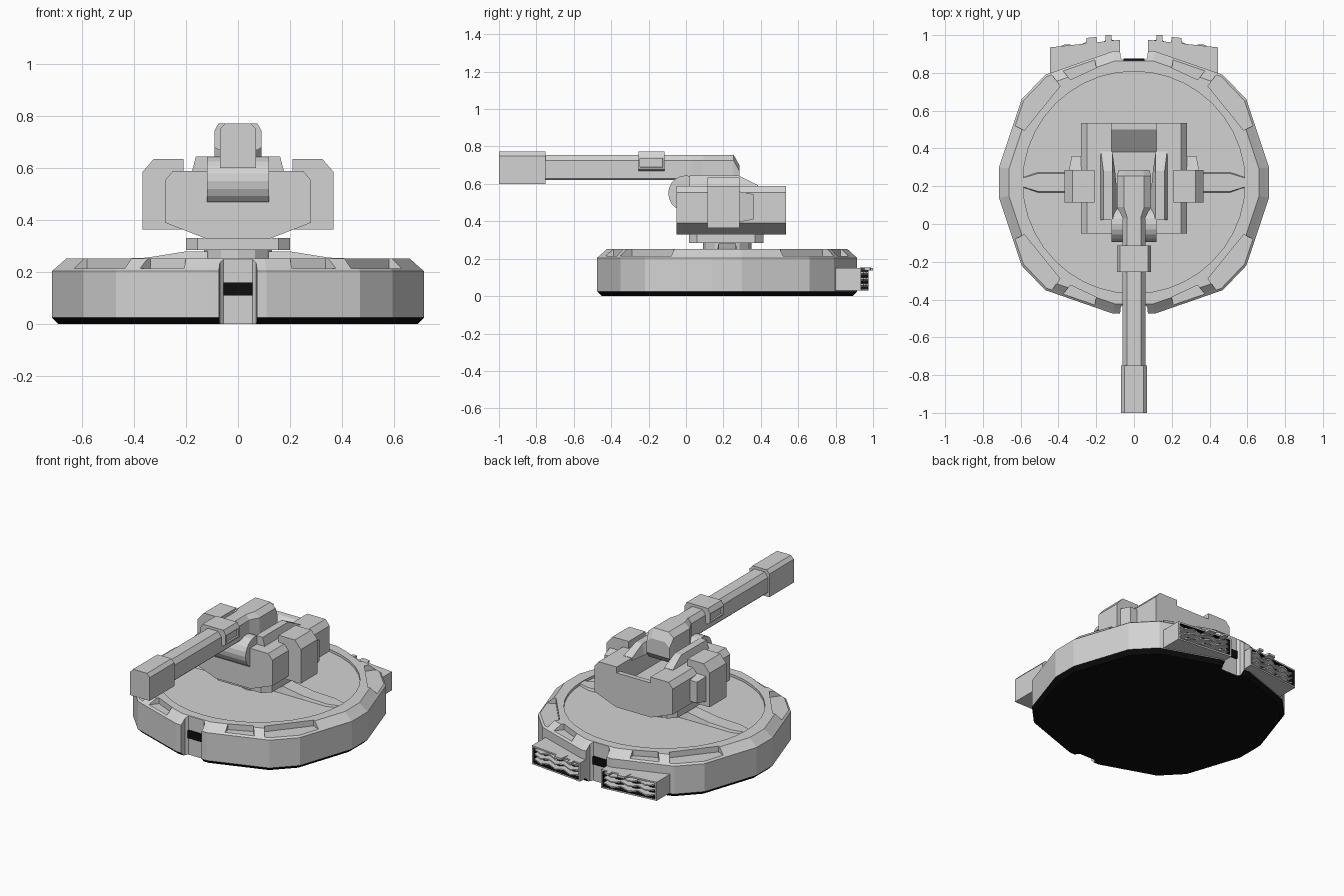
import bpy, bmesh, math
from mathutils import Matrix, Vector

if "Cube" in bpy.data.objects:
    bpy.data.objects.remove(bpy.data.objects["Cube"])


def material(name, v):
    m = bpy.data.materials.new(name)
    m.diffuse_color = (v, v, v, 1)
    m.use_nodes = True
    m.node_tree.nodes["Principled BSDF"].inputs["Base Color"].default_value = m.diffuse_color
    return m


GRAY = material("light_gray", 0.65)
BLACK = material("black", 0.004)
CY = 0.22  # y of the base centre


def finish(name, bm, mats=(GRAY,)):
    bmesh.ops.recalc_face_normals(bm, faces=bm.faces[:])
    me = bpy.data.meshes.new(name)
    bm.to_mesh(me)
    bm.free()
    for m in mats:
        me.materials.append(m)
    ob = bpy.data.objects.new(name, me)
    bpy.context.collection.objects.link(ob)
    return ob


def loft(name, rings, mats=(GRAY,)):
    """Skin closed rings of equal length and cap both ends."""
    bm = bmesh.new()
    vs = [[bm.verts.new(p) for p in r] for r in rings]
    n = len(rings[0])
    for a, b in zip(vs, vs[1:]):
        for i in range(n):
            j = (i + 1) % n
            bm.faces.new((a[i], a[j], b[j], b[i]))
    bm.faces.new(vs[0])
    bm.faces.new(vs[-1])
    return finish(name, bm, mats)


def prism(name, pts, axis, lo, hi, mats=(GRAY,)):
    """Extrude a 2D profile along one axis."""
    put = {'x': lambda u, v, w: (w, u, v), 'y': lambda u, v, w: (u, w, v),
           'z': lambda u, v, w: (u, v, w)}[axis]
    return loft(name, [[put(u, v, w) for u, v in pts] for w in (lo, hi)], mats)


def box(name, x, y, z, mats=(GRAY,)):
    return prism(name, [(x[0], y[0]), (x[1], y[0]), (x[1], y[1]), (x[0], y[1])], 'z', *z, mats)


def sym(half):
    """Mirror a right-hand profile across u = 0."""
    return half + [(-u, v) for u, v in reversed(half)]


def circle(r, n, cy=CY):
    return [(r * math.sin(2 * math.pi * i / n), cy + r * math.cos(2 * math.pi * i / n)) for i in range(n)]


def cut(ob, cutter):
    m = ob.modifiers.new("cut", 'BOOLEAN')
    m.operation = 'DIFFERENCE'
    m.solver = 'EXACT'
    m.object = cutter
    bpy.context.view_layer.objects.active = ob
    bpy.ops.object.modifier_apply(modifier=m.name)
    bpy.data.objects.remove(cutter)


def inset_faces(ob, direction, thick, depth, mat=None):
    """Recess the faces that look along a direction."""
    bm = bmesh.new()
    bm.from_mesh(ob.data)
    bm.normal_update()
    d = Vector(direction)
    fs = [f for f in bm.faces if f.normal.dot(d) > 0.95]
    r = bmesh.ops.inset_individual(bm, faces=fs, thickness=thick, depth=0)
    r = bmesh.ops.inset_individual(bm, faces=fs, thickness=0.002, depth=-depth)
    if mat is not None:
        for f in fs + r['faces']:
            f.material_index = mat
    bm.to_mesh(ob.data)
    bm.free()


# base hull: many-sided slab with a bevelled top rim and black underside
outline = sym([(0.11, -0.475), (0.47, -0.35), (0.595, -0.22), (0.715, 0.14),
               (0.715, 0.30), (0.595, 0.66), (0.47, 0.79), (0.11, 0.915)])


def ring(s, z):
    return [(x * s, CY + (y - CY) * s, z) for x, y in outline]


base = loft("base_hull", [ring(0.965, 0), ring(1, 0.025), ring(1, 0.205), ring(0.975, 0.22), ring(0.925, 0.252)],
            (GRAY, BLACK))
for p in base.data.polygons:
    p.material_index = int(p.normal.z < -0.3)

# sunken deck
cut(base, prism("deck_cutter", circle(0.588, 40), 'z', 0.236, 0.4))

# notches at front and back
for s in (-1, 1):
    pts = [(0.055, CY + s * 0.645), (0.07, CY + s * 0.66), (0.085, CY + s * 0.8)]
    cut(base, prism("notch_cutter", sym(pts), 'z', -0.1, 0.4))
    box("notch_vent", (-0.055, 0.055), sorted((CY + s * 0.63, CY + s * 0.655)), (0.11, 0.16), (BLACK,))

# pockets round the rim
for ang, half, r0 in ((25, 0.075, 0.635), (51, 0.15, 0.625)):
    for a in (ang, -ang, 180 - ang, 180 + ang):
        c = prism("pocket_cutter", [(-half, r0), (half, r0), (half + 0.06, 0.85), (-half - 0.06, 0.85)], 'z', 0.215, 0.4)
        c.data.transform(Matrix.Translation((0, CY, 0)) @ Matrix.Rotation(math.radians(a), 4, 'Z'))
        cut(base, c)

# deck spokes
for s in (-1, 1):
    rings = [(0, 0.055, 0.28), (0.2, 0.055, 0.28), (0.35, 0.055, 0.256), (0.51, 0.055, 0.25), (0.587, 0.028, 0.248)]
    loft("deck_spoke", [[(s * x, CY - w, 0.23), (s * x, CY + w, 0.23), (s * x, CY + w * 0.85, z),
                         (s * x, CY - w * 0.85, z)] for x, w, z in rings])

# turret pedestal
prism("pedestal_neck", circle(0.13, 12), 'z', 0.23, 0.295)
prism("pedestal_plate", sym([(0.155, 0.015), (0.2, 0.06), (0.2, 0.37), (0.155, 0.415)]), 'z', 0.285, 0.332)

# turret body with a breech slot
body = prism("turret_body", sym([(0.125, 0.33), (0.28, 0.39), (0.28, 0.555), (0.25, 0.59)]), 'y', -0.05, 0.535)
cut(body, prism("slot_cutter", [(0.04, 0.46), (0.38, 0.46), (0.5, 0.55), (0.6, 0.555), (0.6, 0.75), (0.04, 0.75)],
                'x', -0.12, 0.12))

for s in (-1, 1):
    # cheek plates beside the gun
    cheek = [[(s * 0.115, 0.385, 0.575), (s * 0.18, 0.385, 0.575), (s * 0.175, 0.385, 0.592), (s * 0.115, 0.385, 0.592)],
             [(s * 0.1, 0.28, 0.575), (s * 0.18, 0.28, 0.575), (s * 0.162, 0.28, 0.645), (s * 0.115, 0.28, 0.645)],
             [(s * 0.075, 0.02, 0.575), (s * 0.18, 0.02, 0.575), (s * 0.162, 0.02, 0.645), (s * 0.115, 0.02, 0.645)]]
    loft("cheek_plate", cheek)
    # side pods with a rear fairing
    prism("side_pod", [(s * x, z) for x, z in ((0.21, 0.365), (0.368, 0.365), (0.368, 0.585), (0.325, 0.635), (0.21, 0.635))],
          'y', 0.115, 0.285)
    loft("pod_fairing", [[(s * x, y, z) for x, z in ((0.24, a), (o, a), (o, b), (0.24, b))]
                         for y, o, a, b in ((0.28, 0.345, 0.395, 0.56), (0.36, 0.33, 0.41, 0.545))])

# gun trunnion
prism("gun_trunnion", [(y, z - CY + 0.55) for y, z in circle(0.095, 20)], 'x', -0.12, 0.12)

# gun breech: side profile, narrowed toward the barrel
loft("gun_breech", [[(-w, y, a), (w, y, a), (w, y, b - 0.03), (w * 0.6, y, b), (-w * 0.6, y, b), (-w, y, b - 0.03)]
                    for y, w, a, b in ((-0.02, 0.055, 0.61, 0.755), (0.03, 0.058, 0.61, 0.755), (0.09, 0.09, 0.56, 0.755),
                                       (0.255, 0.09, 0.56, 0.755), (0.285, 0.082, 0.6, 0.70))])

# barrel, sleeve and muzzle
prism("gun_barrel", sym([(0.05, 0.62), (0.06, 0.63), (0.06, 0.725), (0.037, 0.755)]), 'y', -0.8, 0.03)
prism("gun_muzzle", sym([(0.07, 0.6), (0.07, 0.75), (0.05, 0.772)]), 'y', -1.0, -0.75)
sleeve = prism("barrel_sleeve", sym([(0.075, 0.67), (0.09, 0.68), (0.09, 0.745), (0.075, 0.772)]), 'y', -0.255, -0.115)
for s in (-1, 1):
    inset_faces(sleeve, (s, 0, 0), 0.012, 0.01)

# rear exhausts with black openings and wavy slats
for s in (-1, 1):
    pts = [(0.075, 0.84), (0.075, 0.975), (0.445, 0.935), (0.445, 0.78)]
    ex = prism("rear_exhaust", [(s * x, y) for x, y in pts], 'z', 0.03, 0.15, (GRAY, BLACK))
    inset_faces(ex, Vector((s * 0.04, 0.37, 0)).normalized(), 0.014, 0.05, 1)
    for z0 in (0.058, 0.09, 0.122):
        rings = []
        for i in range(13):
            x = 0.09 + 0.34 * i / 12
            y = 0.973 - (x - 0.075) * 0.108
            z = z0 + (0.005 if i % 4 < 2 else -0.005)
            f = y + (0.008 if i % 4 in (1, 2) else -0.004)
            rings.append([(s * x, y - 0.04, z - 0.004), (s * x, f, z - 0.004), (s * x, f, z + 0.004), (s * x, y - 0.04, z + 0.004)])
        loft("exhaust_slat", rings)
    # raised lip on top of the exhaust
    prism("exhaust_lip", [(s * x, y) for x, y in ((0.19, 0.93), (0.2, 0.99), (0.25, 0.985), (0.26, 0.93))], 'z', 0.138, 0.152)
    box("exhaust_tab", sorted((s * 0.12, s * 0.15)), (0.94, 1.0), (0.138, 0.15))
